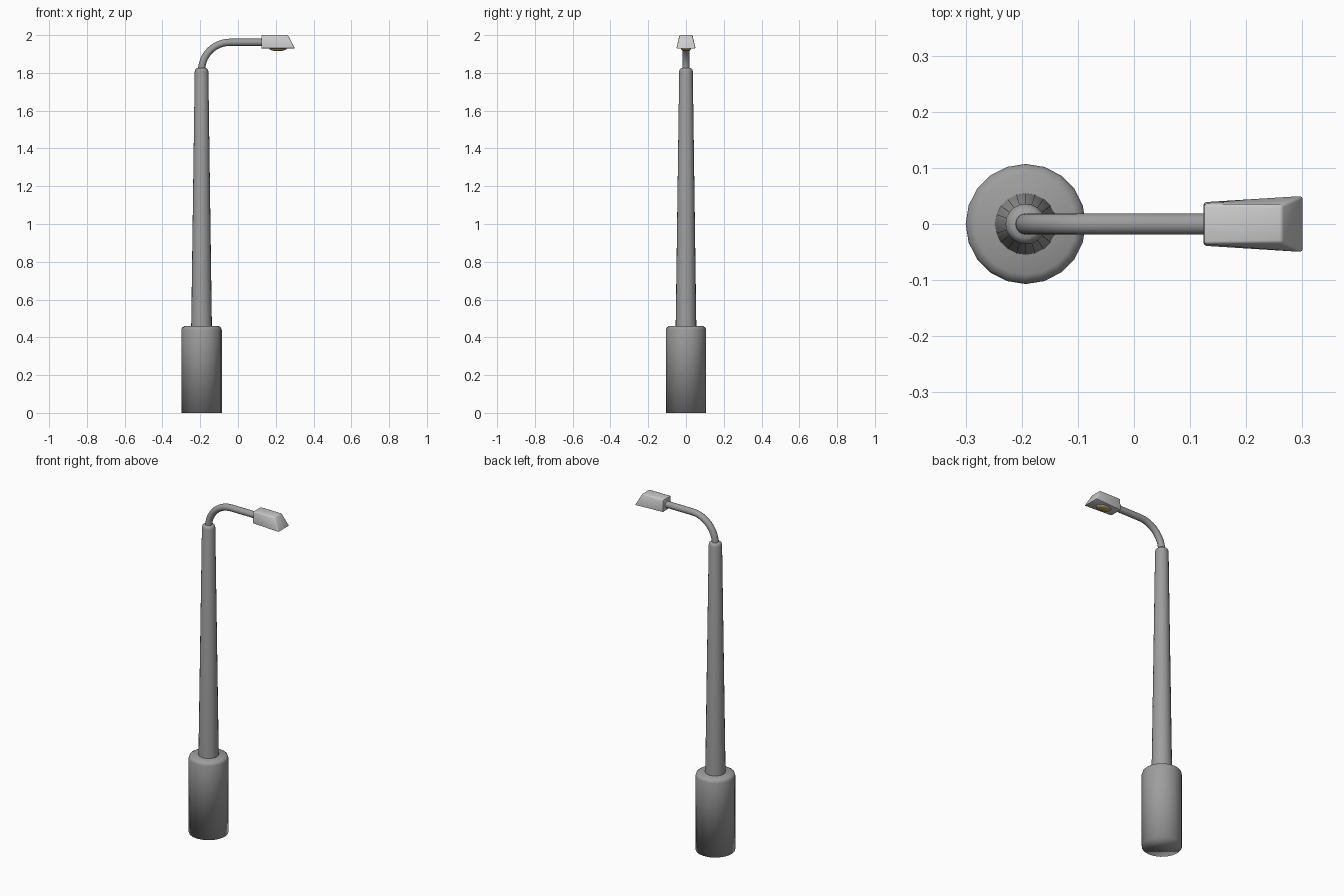
import bpy, bmesh, math

if "Cube" in bpy.data.objects:
    bpy.data.objects.remove(bpy.data.objects["Cube"])

POLE_X = -0.193


def material(name, color):
    mat = bpy.data.materials.new(name)
    mat.diffuse_color = (*color, 1)
    mat.use_nodes = True
    mat.node_tree.nodes["Principled BSDF"].inputs["Base Color"].default_value = mat.diffuse_color
    return mat


dark_grey = material("dark_grey", (0.34, 0.34, 0.34))
mid_grey = material("mid_grey", (0.58, 0.58, 0.58))
warm = material("warm_lens", (0.45, 0.33, 0.12))


def finish(name, bm, mat, angle=35):
    bmesh.ops.recalc_face_normals(bm, faces=bm.faces)
    mesh = bpy.data.meshes.new(name)
    bm.to_mesh(mesh)
    bm.free()
    mesh.materials.append(mat)
    obj = bpy.data.objects.new(name, mesh)
    bpy.context.collection.objects.link(obj)
    bpy.ops.object.select_all(action='DESELECT')
    obj.select_set(True)
    bpy.context.view_layer.objects.active = obj
    bpy.ops.object.shade_smooth_by_angle(angle=math.radians(angle))
    return obj


def tube(name, rings, sides, angle):
    """Skin rings given as (x, z, radius, tilt in the xz plane)."""
    bm = bmesh.new()
    loops = []
    for x, z, r, tilt in rings:
        loop = []
        for i in range(sides):
            a = 2 * math.pi * i / sides
            u, v = r * math.cos(a), r * math.sin(a)
            loop.append(bm.verts.new((x + u * math.cos(tilt), v, z - u * math.sin(tilt))))
        loops.append(loop)
    for lo, hi in zip(loops, loops[1:]):
        for i in range(sides):
            j = (i + 1) % sides
            bm.faces.new((lo[i], lo[j], hi[j], hi[i]))
    bm.faces.new(loops[0][::-1])
    bm.faces.new(loops[-1])
    return finish(name, bm, dark_grey, angle)


# Base cylinder with rounded shoulder, smooth all over
tube("base", [(POLE_X, z, r, 0) for z, r in
              [(0, 0.107), (0.44, 0.107), (0.452, 0.103), (0.46, 0.09)]], 20, 120)

# Tapered pole with chamfered top
tube("pole", [(POLE_X, z, r, 0) for z, r in
              [(0.44, 0.055), (1.808, 0.036), (1.819, 0.033), (1.826, 0.025)]], 20, 60)

# Bent arm: short riser, quarter arc, straight run
bend, arm_z, arm_r = 0.15, 1.962, 0.019
path = [(POLE_X, 1.80, arm_r, 0)]
for k in range(13):
    t = math.pi / 2 * k / 12
    path.append((POLE_X + bend * (1 - math.cos(t)), arm_z - bend * (1 - math.sin(t)), arm_r, t))
path.append((0.14, arm_z, arm_r, math.pi / 2))
tube("arm", path, 16, 35)

# Lamp head: wedge flaring towards the front end
bm = bmesh.new()
bmesh.ops.create_cube(bm, size=2)
for v in bm.verts:
    top, outer, side = v.co.z > 0, v.co.x > 0, v.co.y
    if outer:
        v.co = (0.264, side * 0.034, 2.0) if top else (0.302, side * 0.051, 1.929)
    else:
        v.co = (0.124, side * 0.036, 2.0) if top else (0.124, side * 0.039, 1.929)
bmesh.ops.bevel(bm, geom=bm.edges[:], offset=0.005, segments=2, profile=0.5, affect='EDGES')
finish("lamp_head", bm, mid_grey, 40)

# Shallow oval lens under the head
bm = bmesh.new()
bmesh.ops.create_uvsphere(bm, u_segments=20, v_segments=12, radius=1)
for v in bm.verts:
    v.co = (0.212 + v.co.x * 0.046, v.co.y * 0.028, 1.929 + v.co.z * 0.014)
finish("lens", bm, warm, 60)
